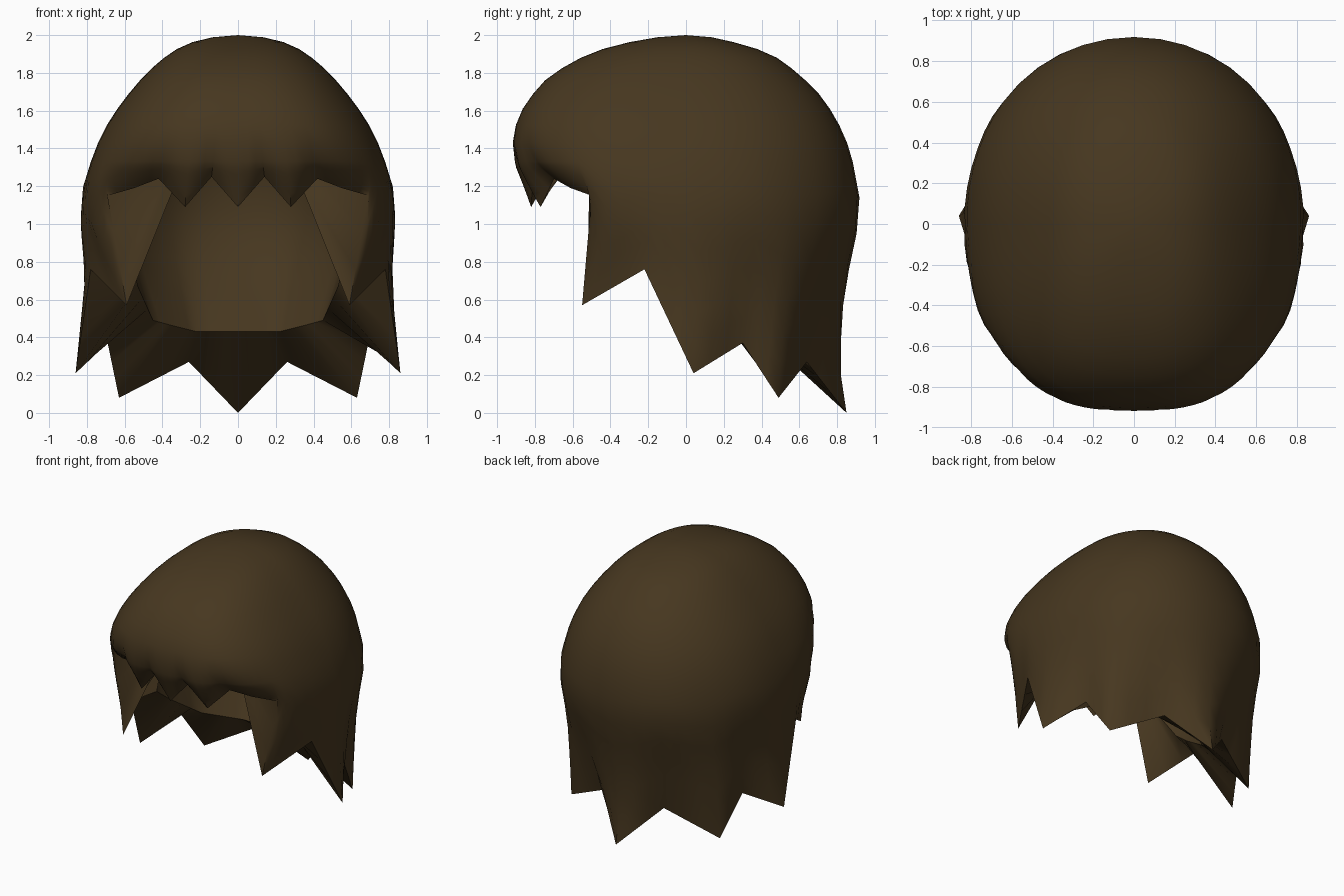
import bpy, bmesh, math
from mathutils import Vector

if "Cube" in bpy.data.objects:
    bpy.data.objects.remove(bpy.data.objects["Cube"])

# Radius profiles (height, radius) toward front, side and back
FRONT = [(2, 0), (1.98, .2), (1.94, .4), (1.86, .6), (1.75, .76), (1.62, .86), (1.5, .91),
         (1.4, .92), (1.3, .9), (1.2, .86), (1.09, .82), (.6, .77), (0, .77)]
SIDE = [(2, 0), (1.95, .28), (1.84, .44), (1.7, .57), (1.55, .68), (1.4, .755), (1.2, .82),
        (1.0, .835), (.85, .82), (.7, .81), (.5, .825), (0, .86)]
BACK = [(2, 0), (1.97, .22), (1.9, .45), (1.79, .6), (1.66, .73), (1.47, .84), (1.25, .905),
        (1.08, .925), (.93, .9), (.65, .84), (.45, .82), (.2, .82), (0, .85)]

# Half hem: angle from front, outer hem point, inner rim point
HEM = [
    (0,   (0, -.82, 1.09),    (0, -.70, 1.30)),
    (5,   (.14, -.81, 1.25),  (.12, -.70, 1.30)),
    (13,  (.28, -.77, 1.09),  (.25, -.67, 1.30)),
    (24,  (.42, -.70, 1.24),  (.37, -.61, 1.30)),
    (39,  (.55, -.61, 1.19),  (.44, -.53, 1.30)),
    (57,  (.69, -.50, 1.15),  (.46, -.48, 1.29)),
    (73,  (.59, -.55, .57),   (.32, -.44, 1.24)),
    (83,  (.78, -.22, .76),   (.55, -.20, .78)),
    (94,  (.86, .04, .21),    (.53, -.06, .67)),
    (113, (.69, .30, .37),    (.45, .20, .49)),
    (130, (.63, .49, .08),    (.34, .29, .46)),
    (155, (.26, .64, .27),    (.22, .38, .43)),
    (180, (0, .85, 0),        (0, .38, .43)),
]
SUB, UPPER, LOWER = 3, 11, 7


def radius(profile, z):
    u = math.sqrt(max(0, 2 - z))
    for (z0, r0), (z1, r1) in zip(profile, profile[1:]):
        u0, u1 = math.sqrt(2 - z0), math.sqrt(2 - z1)
        if u <= u1:
            return r0 + (r1 - r0) * (u - u0) / (u1 - u0)
    return profile[-1][1]


def dome(angle, z):
    s, c = math.sin(angle), math.cos(angle)
    p = .74 if c > 0 else .95
    x = radius(SIDE, z) * abs(s) ** p
    y = -radius(FRONT, z) * c ** p if c > 0 else radius(BACK, z) * abs(c) ** p
    return Vector((x, y, z))


def column(angle, end, scale, lower, reach):
    # Shared rings near the crown, then a strand eased onto its end point
    def at(z):
        q = dome(angle, z + lower)
        return Vector((q.x * scale, q.y * scale, z))

    top, split = 2 - lower, 1.33
    heights = [top - (top - split) * (k / UPPER) ** 1.7 for k in range(1, UPPER + 1)]
    heights += [split + (end.z - split) * k / LOWER for k in range(1, LOWER + 1)]
    delta = end - at(end.z)
    pts = []
    for z in heights:
        t = max(0, 1 - (z - end.z) / (reach * (top - end.z)))
        pts.append(at(z) + delta * t * t)
    return pts


# Columns for one half, then mirrored to the other side
half = []
for (a0, h0, r0), (a1, h1, r1) in zip(HEM, HEM[1:]):
    for i in range(SUB):
        t = i / SUB
        half.append((a0 + (a1 - a0) * t, Vector(h0).lerp(Vector(h1), t), Vector(r0).lerp(Vector(r1), t)))
half.append((180, Vector(HEM[-1][1]), Vector(HEM[-1][2])))

strips = []
for deg, hem, rim in half:
    a = math.radians(deg)
    reach = .5 - .2 * min(1, max(0, (hem.z - .6) / .5))
    outer = column(a, hem, 1, 0, reach)
    inner = column(a, rim, .8, .18, .75)
    strips.append(outer + inner[::-1])
for pts in (strips[0], strips[-1]):
    for p in pts:
        p.x = 0
strips += [[Vector((-p.x, p.y, p.z)) for p in s] for s in strips[-2:0:-1]]

# Hair shell: outer dome, jagged hem, inner cavity
bm = bmesh.new()
grid = [[bm.verts.new(p) for p in s] for s in strips]
crown = bm.verts.new((0, 0, 2))
hollow = bm.verts.new((0, 0, 1.82))
for a, b in zip(grid, grid[1:] + grid[:1]):
    bm.faces.new((crown, a[0], b[0]))
    for k in range(len(a) - 1):
        bm.faces.new((a[k], a[k + 1], b[k + 1], b[k]))
    bm.faces.new((a[-1], hollow, b[-1]))
bmesh.ops.recalc_face_normals(bm, faces=bm.faces)
mesh = bpy.data.meshes.new("hair_shell")
bm.to_mesh(mesh)
bm.free()
hair = bpy.data.objects.new("hair_shell", mesh)
bpy.context.collection.objects.link(hair)

# Dark brown colour and smooth shading with a crisp hem
mat = bpy.data.materials.new("dark_brown")
mat.diffuse_color = (.062, .038, .014, 1)
mat.use_nodes = True
mat.node_tree.nodes["Principled BSDF"].inputs["Base Color"].default_value = mat.diffuse_color
mesh.materials.append(mat)
bpy.context.view_layer.objects.active = hair
hair.select_set(True)
bpy.ops.object.shade_smooth_by_angle(angle=math.radians(50))
